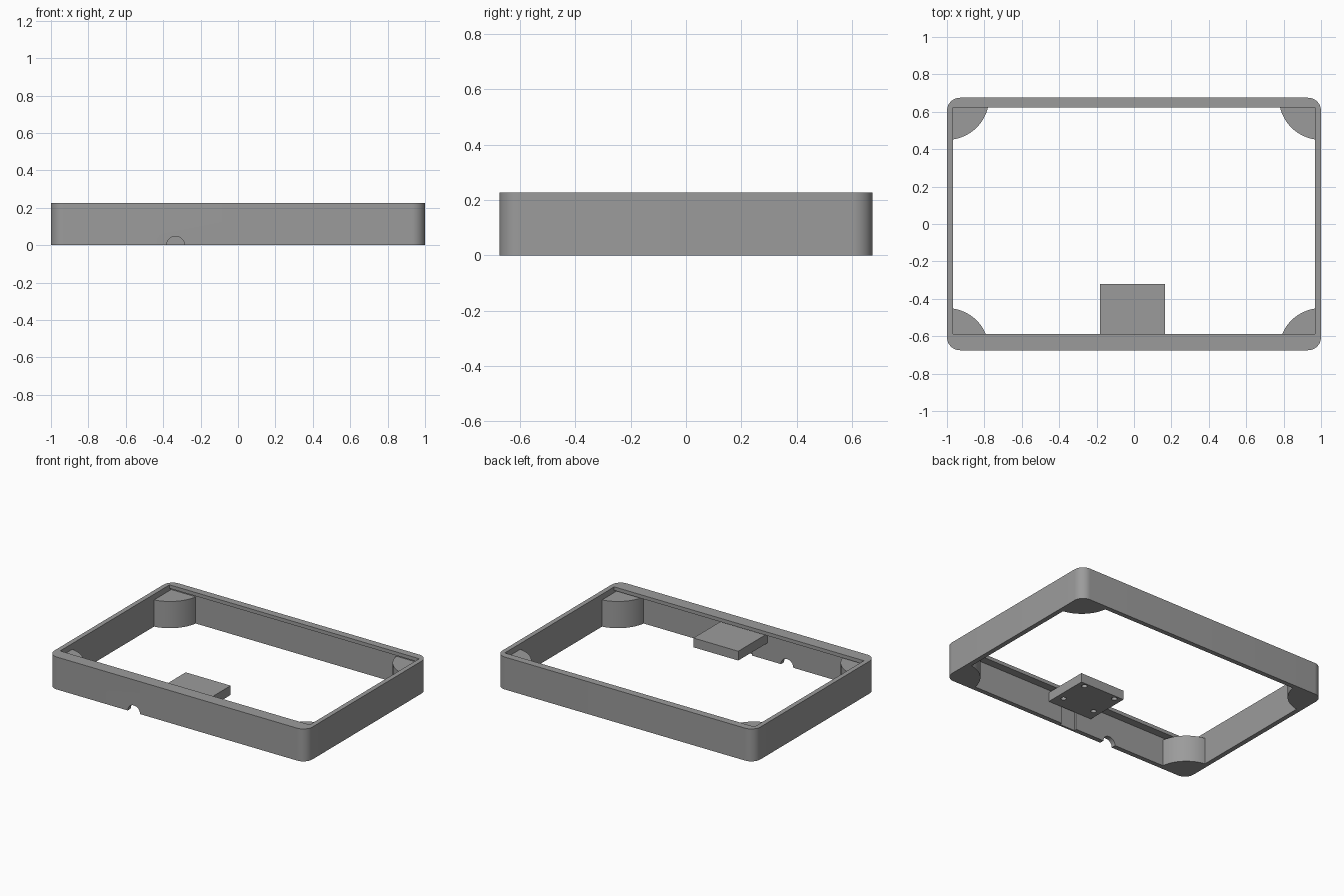
import bpy, bmesh, math

if "Cube" in bpy.data.objects:
    bpy.data.objects.remove(bpy.data.objects["Cube"])

W, D, H = 1.0, 0.675, 0.227      # half width, half depth, height
IX, IY = 0.967, 0.642            # inner wall faces
LIP_Z, POST_Z = 0.202, 0.187     # lip underside, post top

grey = bpy.data.materials.new("grey plastic")
grey.diffuse_color = (0.33, 0.33, 0.33, 1)
grey.use_nodes = True
grey.node_tree.nodes["Principled BSDF"].inputs["Base Color"].default_value = grey.diffuse_color


def prism(name, points, z0, z1):
    """Extrude a counter-clockwise outline from z0 to z1."""
    bm = bmesh.new()
    face = bm.faces.new([bm.verts.new((x, y, z0)) for x, y in points])
    ext = bmesh.ops.extrude_face_region(bm, geom=[face])
    for v in ext["geom"]:
        if isinstance(v, bmesh.types.BMVert):
            v.co.z = z1
    bmesh.ops.recalc_face_normals(bm, faces=bm.faces[:])
    mesh = bpy.data.meshes.new(name)
    bm.to_mesh(mesh)
    bm.free()
    obj = bpy.data.objects.new(name, mesh)
    bpy.context.collection.objects.link(obj)
    mesh.materials.append(grey)
    return obj


def box(name, x0, x1, y0, y1, z0, z1):
    return prism(name, [(x0, y0), (x1, y0), (x1, y1), (x0, y1)], z0, z1)


def arc(cx, cy, r, a0, a1, n):
    return [(cx + r * math.cos(a0 + (a1 - a0) * i / n),
             cy + r * math.sin(a0 + (a1 - a0) * i / n)) for i in range(n + 1)]


def activate(obj):
    bpy.ops.object.select_all(action='DESELECT')
    obj.select_set(True)
    bpy.context.view_layer.objects.active = obj


def cut(obj, cutter):
    cutter.hide_render = True
    activate(obj)
    mod = obj.modifiers.new("cut", 'BOOLEAN')
    mod.operation = 'DIFFERENCE'
    mod.solver = 'EXACT'
    mod.object = cutter
    bpy.ops.object.modifier_apply(modifier=mod.name)
    bpy.data.objects.remove(cutter)


def smooth(obj):
    activate(obj)
    bpy.ops.object.shade_smooth_by_angle(angle=math.radians(30))


# Frame: rounded outline, cavity below an overhanging lip, narrower top opening
R = 0.07
outline = []
for i, (sx, sy) in enumerate([(1, 1), (-1, 1), (-1, -1), (1, -1)]):
    a = i * math.pi / 2
    outline += arc(sx * (W - R), sy * (D - R), R, a, a + math.pi / 2, 12)
frame = prism("frame", outline, 0, H)
cut(frame, box("cavity", -IX, IX, -IY, IY, -0.1, LIP_Z))
cut(frame, box("opening", -IX, IX, -0.587, 0.624, 0.1, H + 0.1))

# Vertical slot behind the mounting block
cut(frame, box("slot", -0.06, 0.06, -0.661, -0.6, -0.1, LIP_Z - 0.002))

# Half-round cable notch through the front wall
notch = prism("notch", arc(0, 0, 0.048, 0, 2 * math.pi * 31 / 32, 31), -0.1, 0.1)
notch.rotation_euler.x = math.pi / 2
notch.location = (-0.334, -0.66, 0)
bpy.context.view_layer.update()
cut(frame, notch)
smooth(frame)

# Quarter-round corner posts
for sx, sy, label in [(1, 1, "back_right"), (-1, 1, "back_left"),
                      (-1, -1, "front_left"), (1, -1, "front_right")]:
    r = 0.225
    a0 = math.asin((W - IX) / r)
    a1 = math.acos((D - IY) / r)
    pts = [(IX, IY)] + [(sx_, sy_) for sx_, sy_ in
                        arc(W, D, r, 1.5 * math.pi - a0, 1.5 * math.pi - a1, 20)]
    pts = [(sx * x, sy * y) for x, y in pts]
    smooth(prism("post_" + label, pts, 0, POST_Z))

# Mounting block with four blind screw holes underneath
block = box("mounting_block", -0.181, 0.167, -IY, -0.32, 0.12, 0.185)
for x in (-0.13, 0.118):
    for y in (-0.555, -0.35):
        cut(block, prism("hole", arc(x, y, 0.018, 0, 2 * math.pi * 19 / 20, 19), 0.05, 0.165))
smooth(block)
